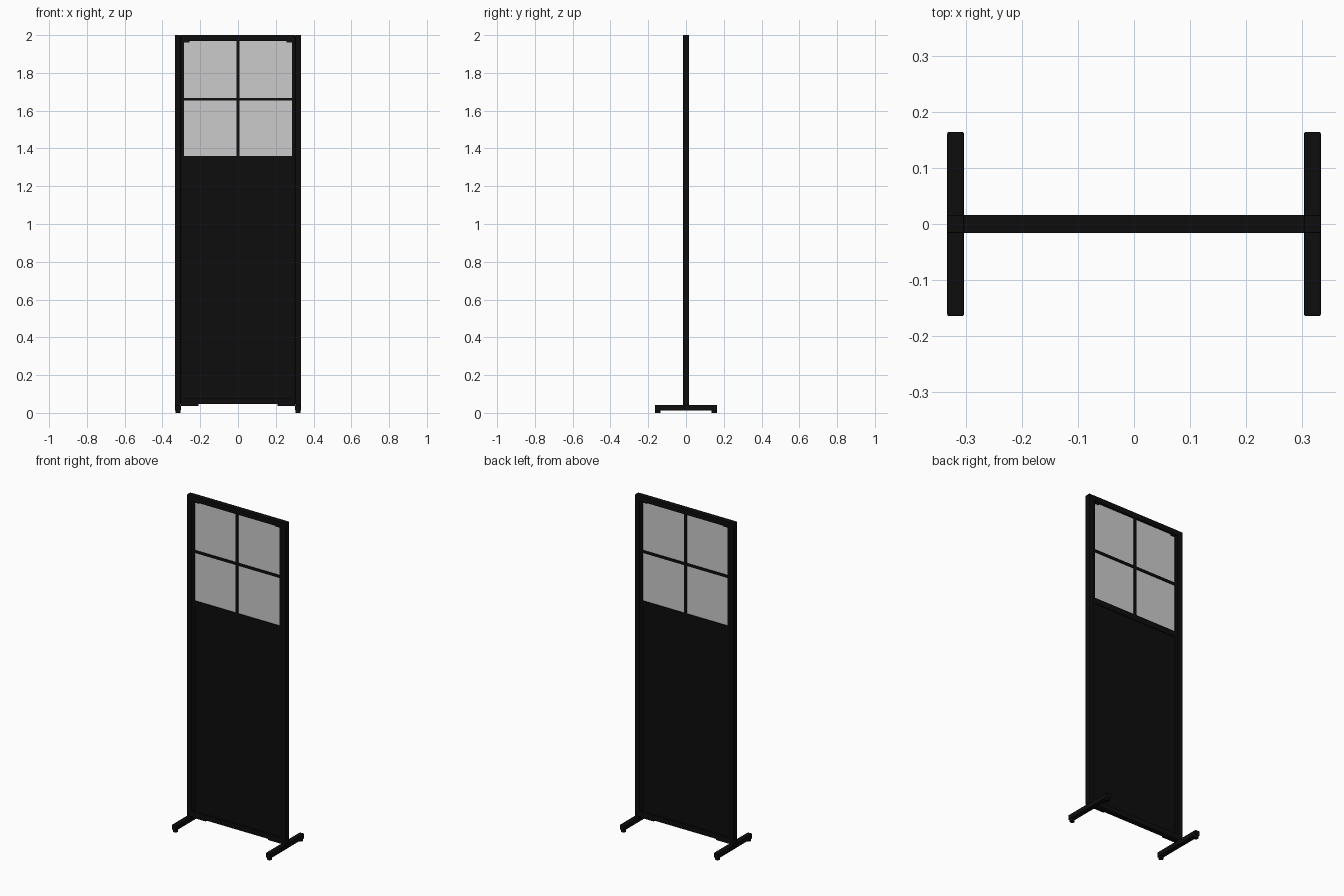
import bpy, math

if "Cube" in bpy.data.objects:
    bpy.data.objects.remove(bpy.data.objects["Cube"])


def material(name, rgb):
    m = bpy.data.materials.new(name)
    m.diffuse_color = (*rgb, 1)
    m.use_nodes = True
    m.node_tree.nodes["Principled BSDF"].inputs["Base Color"].default_value = m.diffuse_color
    return m


BLACK = material("matte black", (0.004, 0.004, 0.004))
GLASS = material("pale grey glass", (0.6, 0.6, 0.6))


def finish(ob, name, mat, bevel=0):
    ob.name = name
    ob.data.materials.append(mat)
    if bevel:
        b = ob.modifiers.new("bevel", 'BEVEL')
        b.width = bevel
        b.segments = 2
    return ob


def box(name, x, y, z, mat=BLACK, bevel=0):
    """Box from (min, max) ranges on each axis."""
    c = [(r[0] + r[1]) / 2 for r in (x, y, z)]
    bpy.ops.mesh.primitive_cube_add(size=1, location=c)
    ob = bpy.context.object
    ob.scale = [r[1] - r[0] for r in (x, y, z)]
    bpy.ops.object.transform_apply(location=False, rotation=False, scale=True)
    return finish(ob, name, mat, bevel)


W, IN, OPEN = 0.333, 0.303, 0.287      # outer edge, post inside, window opening
T, TRIM = 0.016, 0.009                 # half depths of frame and trim


def span(s, a, b):
    return sorted((s * a, s * b))


# Sides: posts, trims, feet, pads and corner brackets
for s, side in ((-1, "left"), (1, "right")):
    box(side + "_post", span(s, IN, W), (-T, T), (0.042, 2.0), bevel=0.0015)
    box(side + "_trim", span(s, OPEN, IN), (-TRIM, TRIM), (0.05, 1.968))
    box(side + "_foot", span(s, IN, W), (-0.164, 0.164), (0.012, 0.042), bevel=0.003)
    for y in (-0.149, 0.149):
        bpy.ops.mesh.primitive_cylinder_add(vertices=20, radius=0.014, depth=0.014,
                                            location=(s * (IN + W) / 2, y, 0.007))
        finish(bpy.context.object, side + "_foot_pad", BLACK)
    box(side + "_base_bracket", span(s, 0.21, IN), (-0.012, 0.012), (0.037, 0.05))
    box(side + "_top_bracket", span(s, 0.257, OPEN), (-TRIM, TRIM), (1.96, 1.968))

# Cross rails
box("top_rail", (-IN, IN), (-T, T), (1.968, 2.0))
box("middle_rail", (-IN, IN), (-TRIM, TRIM), (1.325, 1.36))
box("bottom_rail", (-IN, IN), (-T, T), (0.046, 0.076))

# Solid lower panel
box("lower_panel", (-0.295, 0.295), (-0.005, 0.005), (0.07, 1.34))

# Window with crossing bars
box("window_glass", (-0.29, 0.29), (-0.003, 0.003), (1.35, 1.97), GLASS)
box("window_upright_bar", (-0.009, 0.007), (-TRIM, TRIM), (1.355, 1.97))
box("window_cross_bar", (-OPEN, OPEN), (-TRIM, TRIM), (1.653, 1.668))
